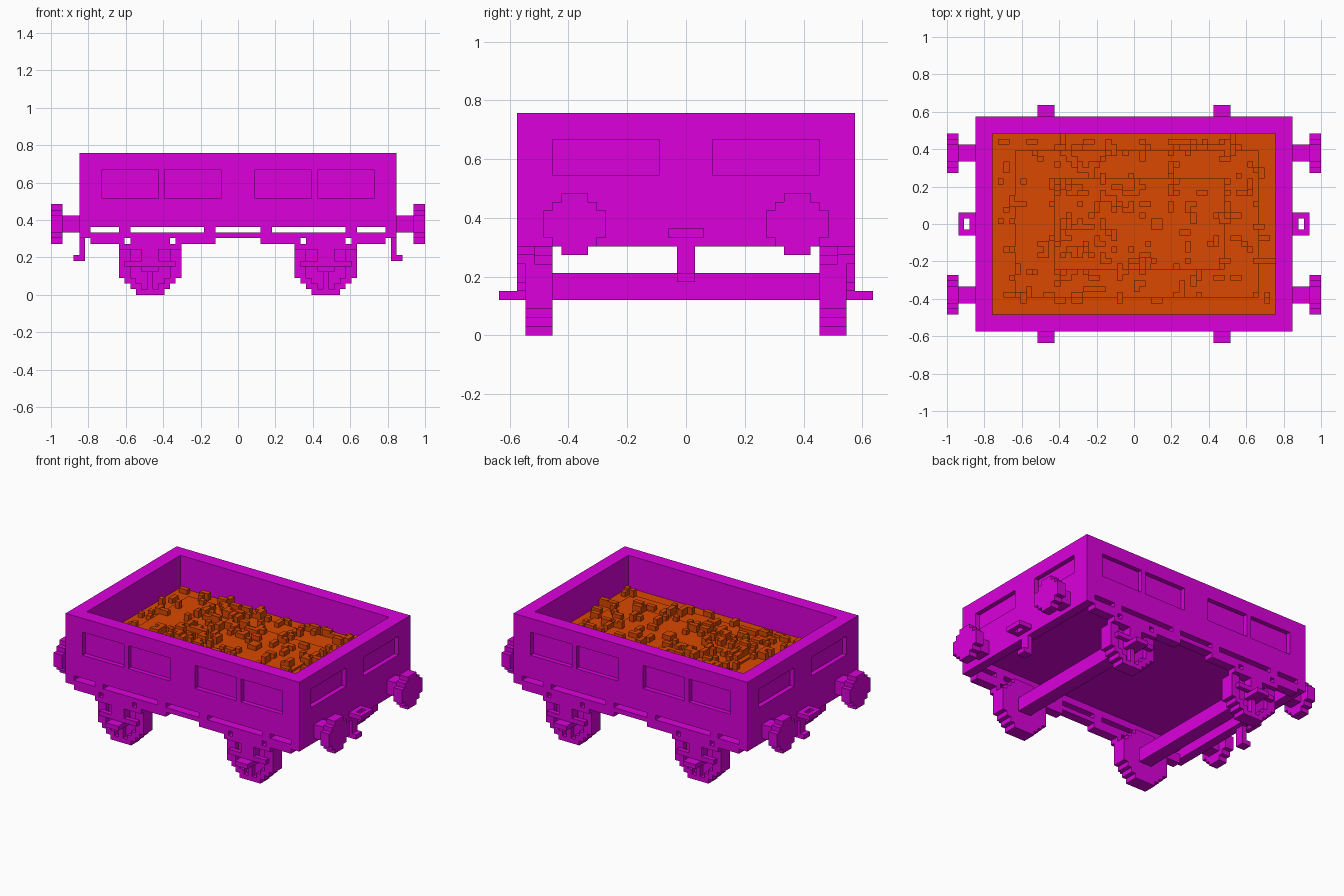
import bpy, bmesh, random

cube = bpy.data.objects.get("Cube")
if cube:
    bpy.data.objects.remove(cube, do_unlink=True)

BLOCK = 2 / 66  # all sizes below are counted in blocks
ENDS = ((-1, "right"), (1, "left"))
FACES = ((-1, "front"), (1, "back"))


def material(name, rgb):
    m = bpy.data.materials.new(name)
    m.use_nodes = True
    m.diffuse_color = (*rgb, 1)
    node = next(n for n in m.node_tree.nodes if n.type == 'BSDF_PRINCIPLED')
    node.inputs["Base Color"].default_value = (*rgb, 1)
    node.inputs["Roughness"].default_value = 0.8
    return m


magenta = material("magenta", (0.71, 0.0, 0.71))
orange = material("burnt orange", (0.7, 0.065, 0.0))


def build(name, boxes, mat=magenta):
    """One object from boxes given as (x range, y range, z range)."""
    bm = bmesh.new()
    for box in boxes:
        for v in bmesh.ops.create_cube(bm, size=1)["verts"]:
            for i, (a, b) in enumerate(box):
                v.co[i] = BLOCK * ((a + b) / 2 + v.co[i] * (b - a))
    mesh = bpy.data.meshes.new(name)
    bm.to_mesh(mesh)
    bm.free()
    mesh.materials.append(mat)
    ob = bpy.data.objects.new(name, mesh)
    bpy.context.collection.objects.link(ob)
    return ob


def span(c, half):
    return (c - half, c + half)


def out(s, a, b):
    """Range from a to b, mirrored when s is negative."""
    return (a, b) if s > 0 else (-b, -a)


# Open box body with recessed panels and a raised underside
body = build("wagon_body", [(span(0, 28), span(0, 19), (12, 25))])
cuts = [(span(0, 25), span(0, 16), (17, 30)), (span(0, 26), span(0, 17), (5, 13.5))]
for sx, _ in ENDS:
    for sy, _ in FACES:
        for a in (3, 14):
            cuts.append((out(sx, a, a + 10), out(sy, 18, 22), (17, 22)))
        cuts.append((out(sx, 27, 30), out(sy, 3, 15), (18, 22)))
cutter = build("panel_cutter", cuts)
cutter.hide_render = True
mod = body.modifiers.new("recesses", 'BOOLEAN')
mod.operation = 'DIFFERENCE'
mod.solver = 'EXACT'
mod.object = cutter
graph = bpy.context.evaluated_depsgraph_get()
cut_mesh = bpy.data.meshes.new_from_object(body.evaluated_get(graph))
body.modifiers.clear()
body.data = cut_mesh
bpy.data.objects.remove(cutter, do_unlink=True)

# End skirts and slotted side sills
build("end_skirts", [(out(s, 26, 28), span(0, 19), (10, 12)) for s, _ in ENDS])
for sy, side in FACES:
    y = out(sy, 17, 19)
    sill = [(span(0, 26), y, (10, 11))]
    for sx, _ in ENDS:
        for a in (4, 19):
            sill.append((out(sx, a, a + 2), y, (11, 12)))
        for a, b in ((4, 11), (12, 19), (20, 26)):
            sill.append((out(sx, a, b), y, (9, 10)))
    build(side + "_sill", sill)

# Wheels with raised rims, axle boxes, spring bars and footsteps
wheel_rows = ((0, 1, 2.5), (1, 2, 3.5), (2, 3, 4.5), (3, 8, 5.5),
              (8, 9, 4.5), (9, 10, 3.5), (10, 11, 2.5))
for sx, end in ENDS:
    cx = sx * 15.5
    build(end + "_axle", [(span(cx, 1.5), span(0, 15.5), (4, 7))])
    for sy, side in FACES:
        tag = side + "_" + end
        wheel = [(span(cx, w), out(sy, 15, 17), (a, b)) for a, b, w in wheel_rows]
        rim = out(sy, 17, 18)
        for a, b, w in wheel_rows:
            if w < 3:
                wheel.append((span(cx, w), rim, (a, b)))
            else:
                for s, _ in ENDS:
                    wheel.append((span(cx + s * (w - 1), 1), rim, (a, b)))
        wheel.append((span(cx, 0.5), rim, (1, 10)))
        build(tag + "_wheel", wheel)
        face = out(sy, 17, 19)
        build(tag + "_axle_box", [
            (span(cx, 1.5), face, (4, 9)),
            (span(cx, 4.5), out(sy, 18, 19), (5, 6)),
            (span(cx, 5.5), face, (8, 9)),
        ])
        build(tag + "_footstep", [(span(cx, 1.5), out(sy, 19, 21), (4, 5))])

# Buffers and coupling hooks at both ends
disc_rows = ((9, 10, 1.5), (10, 11, 2.5), (11, 14, 3.5), (14, 15, 2.5), (15, 16, 1.5))
for sx, end in ENDS:
    for sy, side in FACES:
        cy = sy * 12.5
        disc = [(out(sx, 31, 33), span(cy, w), (a, b)) for a, b, w in disc_rows]
        stem = (out(sx, 28, 31), span(cy, 1.5), (11, 14))
        build(side + "_" + end + "_buffer", disc + [stem])
    build(end + "_coupling", [
        (out(sx, 28, 29), span(0, 2), (11, 12)),
        (out(sx, 30, 31), span(0, 2), (11, 12)),
        (out(sx, 29, 30), (-2, -1), (11, 12)),
        (out(sx, 29, 30), (1, 2), (11, 12)),
        (out(sx, 27, 28), span(0, 1), (6, 10)),
        (out(sx, 28, 29), span(0, 1), (6, 7)),
    ])

# Stepped load of ore with scattered lumps
random.seed(4)
tiers = (((-25, 25), (-16, 16), 18),
         ((-21, 22), (-13, 13), 18.4),
         ((-14, 16), (-8, 8), 18.8))
load = [(x, y, (16.9, top)) for x, y, top in tiers]
for _ in range(230):
    x, y = random.randint(-24, 23), random.randint(-14, 14)
    top = max(t for (a, b), (c, d), t in tiers if a <= x <= b and c <= y <= d)
    w, d = random.choice(((1, 1), (1, 1), (2, 1), (1, 2)))
    load.append(((x, x + w), (y, y + d), (top - 0.5, top + random.choice((1, 1, 1.5)))))
build("ore_load", load, orange)
